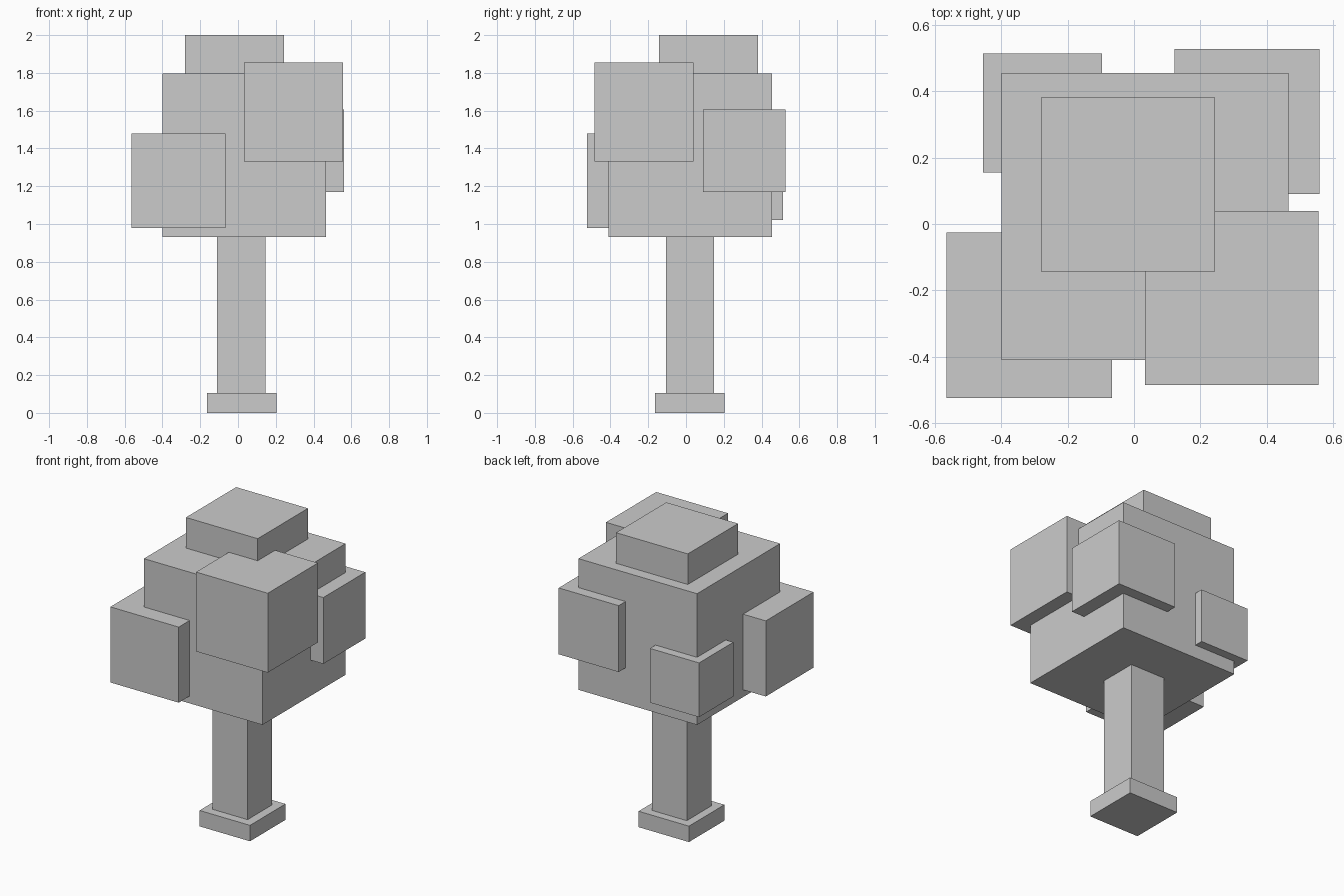
import bpy

if "Cube" in bpy.data.objects:
    bpy.data.objects.remove(bpy.data.objects["Cube"])


def block(name, x, y, z):
    """Axis-aligned box from (min, max) ranges."""
    lo, hi = zip(x, y, z)
    centre = [(a + b) / 2 for a, b in zip(lo, hi)]
    bpy.ops.mesh.primitive_cube_add(size=1, location=centre)
    ob = bpy.context.object
    ob.name = name
    ob.scale = [b - a for a, b in zip(lo, hi)]
    bpy.ops.object.transform_apply(location=False, rotation=False, scale=True)
    return ob


def leaf_cube(name, x, y, z, size):
    """Foliage cube from its minimum corner."""
    return block(name, (x, x + size), (y, y + size), (z, z + size))


# Trunk and its foot
block("trunk_base", (-0.165, 0.203), (-0.165, 0.205), (0, 0.105))
block("trunk", (-0.11, 0.145), (-0.107, 0.149), (0.05, 1.0))

# Main crown
leaf_cube("crown", -0.40, -0.41, 0.932, 0.866)

# Smaller foliage clumps sunk into the crown
leaf_cube("leaves_top", -0.28, -0.143, 1.476, 0.524)
leaf_cube("leaves_front_right", 0.033, -0.485, 1.33, 0.524)
leaf_cube("leaves_front_left", -0.565, -0.524, 0.98, 0.499)
leaf_cube("leaves_back_right", 0.122, 0.09, 1.169, 0.438)
leaf_cube("leaves_back_left", -0.455, 0.156, 1.02, 0.358)
